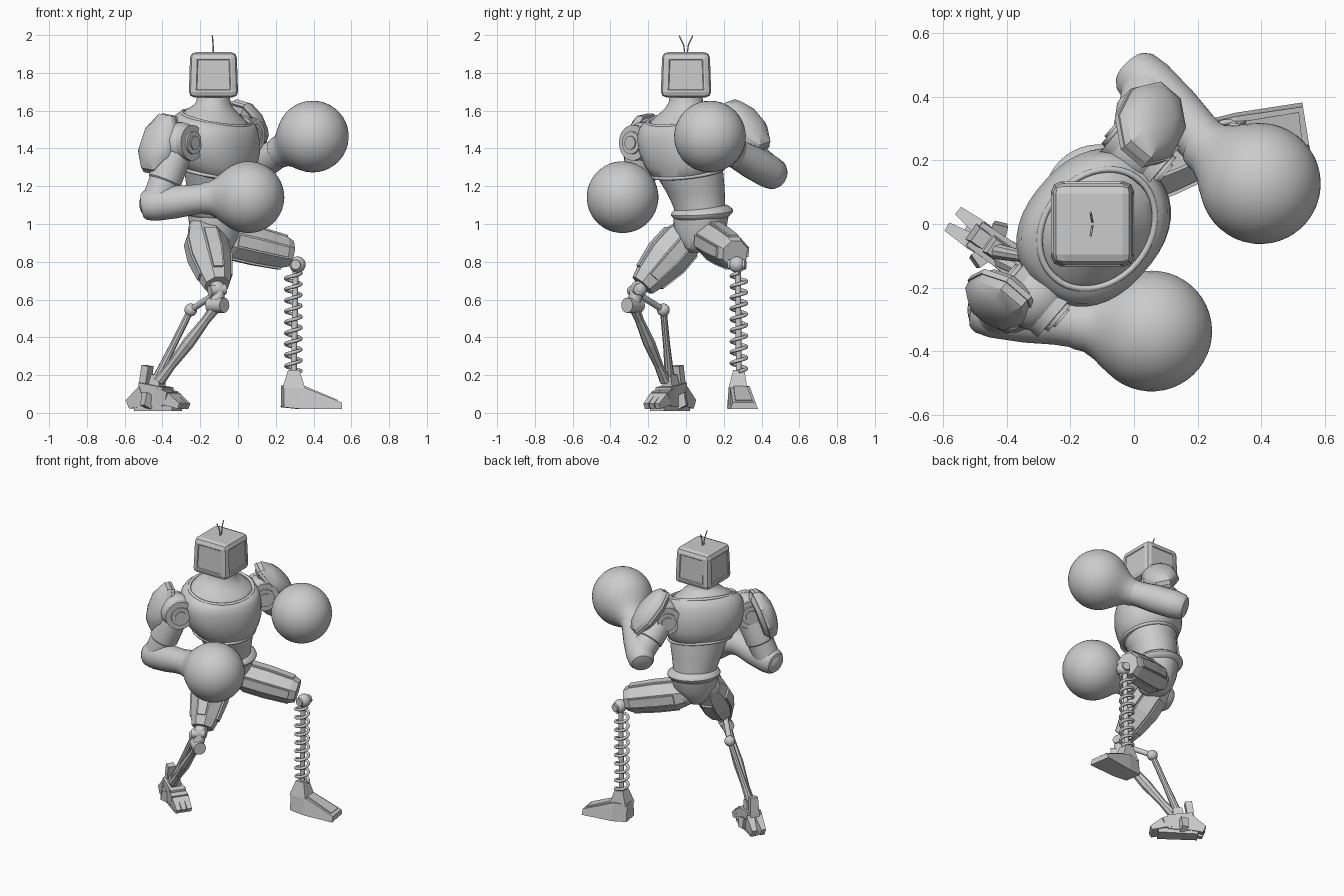
import bpy, bmesh
from math import sin, cos, pi, sqrt, radians, copysign
from mathutils import Vector, Matrix

if "Cube" in bpy.data.objects:
    bpy.data.objects.remove(bpy.data.objects["Cube"])

grey = bpy.data.materials.new("plain grey")
grey.use_nodes = True
GREY = (0.6, 0.6, 0.6, 1)
grey.diffuse_color = GREY
grey.node_tree.nodes["Principled BSDF"].inputs["Base Color"].default_value = GREY

FRONT = Vector((0.76, -0.65, 0))   # way the chest faces
LEFT = Vector((0.65, 0.76, 0))     # way the left shoulder points
UP = Vector((0, 0, 1))


def finish(name, bm, smooth=True):
    bmesh.ops.recalc_face_normals(bm, faces=bm.faces)
    mesh = bpy.data.meshes.new(name)
    bm.to_mesh(mesh)
    bm.free()
    mesh.materials.append(grey)
    ob = bpy.data.objects.new(name, mesh)
    bpy.context.collection.objects.link(ob)
    if smooth:
        bpy.ops.object.select_all(action="DESELECT")
        bpy.context.view_layer.objects.active = ob
        ob.select_set(True)
        bpy.ops.object.shade_smooth_by_angle(angle=radians(35))


def skin(name, loops, smooth):
    """Bridge rows of points into a closed solid."""
    bm = bmesh.new()
    rows = [[bm.verts.new(p) for p in loop] for loop in loops]
    n = len(rows[0])
    for a, b in zip(rows, rows[1:]):
        for i in range(n):
            bm.faces.new((a[i], a[(i + 1) % n], b[(i + 1) % n], b[i]))
    bm.faces.new(rows[0])
    bm.faces.new(rows[-1])
    finish(name, bm, smooth)


def loft(name, rings, n=24, smooth=True, power=1):
    """Skin ovals given as (centre, u axis, v axis); a power below 1 squares them."""
    angles = [2 * pi * (i + .5) / n for i in range(n)]
    oval = [[copysign(abs(f(t)) ** power, f(t)) for f in (cos, sin)] for t in angles]
    skin(name, [[Vector(c) + u * x + v * y for x, y in oval] for c, u, v in rings], smooth)


def limb(name, a, b, profile, n=20, hint=UP, smooth=True):
    """Turned part from a to b; profile holds (fraction, radius)."""
    a, b = Vector(a), Vector(b)
    d = (b - a).normalized()
    u = d.cross(hint).normalized()
    v = u.cross(d)
    loft(name, [(a.lerp(b, t), u * r, v * r) for t, r in profile], n, smooth)


def rod(name, a, b, r, n=12):
    limb(name, a, b, [(0, r), (1, r)], n, hint=Vector((.3, .5, .8)))


def ball(name, c, r, seg=28):
    bm = bmesh.new()
    bmesh.ops.create_uvsphere(bm, u_segments=seg, v_segments=seg // 2, radius=r, matrix=Matrix.Translation(c))
    finish(name, bm)


def wire(name, pts, r, cyclic=False):
    cu = bpy.data.curves.new(name, "CURVE")
    cu.dimensions = "3D"
    cu.bevel_depth = r
    cu.bevel_resolution = 2
    cu.use_fill_caps = True
    sp = cu.splines.new("POLY")
    sp.points.add(len(pts) - 1)
    for p, q in zip(sp.points, pts):
        p.co = (*q, 1)
    sp.use_cyclic_u = cyclic
    cu.materials.append(grey)
    bpy.context.collection.objects.link(bpy.data.objects.new(name, cu))


def block(name, a, b, w0, h0, w1, h1):
    """Tapered box from a to b, with width and height at each end."""
    a, b = Vector(a), Vector(b)
    u = (b - a).cross(UP).normalized()
    v = u.cross(b - a).normalized()
    s = sqrt(2) / 2
    loft(name, [(a, u * w0 * s, v * h0 * s), (b, u * w1 * s, v * h1 * s)], 4, False)


# Head: chamfered box with a shallow panel on each side
bm = bmesh.new()
bmesh.ops.create_cube(bm, size=1)
bmesh.ops.scale(bm, vec=(.262, .268, .24), verts=bm.verts)
for v in bm.verts:
    if v.co.z > 0:
        v.co.x *= .94
        v.co.y *= .94
bmesh.ops.bevel(bm, geom=bm.edges[:], offset=.03, segments=2, profile=.5, affect="EDGES")
panels = [f for f in bm.faces if f.calc_area() > .02 and abs(f.normal.z) < .5]
bmesh.ops.inset_individual(bm, faces=panels, thickness=.012, depth=0)
bmesh.ops.inset_individual(bm, faces=panels, thickness=.006, depth=-.005)
bmesh.ops.translate(bm, vec=(-.13, 0, 1.79), verts=bm.verts)
finish("head", bm, False)

for side in (-1, 1):
    wire("antenna", [(-.13, side * .006, 1.9), (-.132, side * .013, 1.95), (-.136, side * .036, 1.997)], .0035)


# Torso rows: height, centre, half width, half depth, forward tilt
def body(name, rows, power=.88):
    loft(name, [((x, y, z), LEFT * a, (FRONT - UP * k) * b) for z, x, y, a, b, k in rows], 40, power=power)


body("neck", [(1.69, -.13, 0, .085, .085, 0), (1.65, -.13, 0, .088, .088, 0), (1.625, -.13, -.003, .104, .098, .1),
              (1.6, -.125, -.008, .135, .12, .2), (1.575, -.12, -.013, .17, .145, .25),
              (1.55, -.115, -.016, .195, .16, .28), (1.5, -.115, -.016, .2, .165, .28)], .95)
body("chest", [(1.54, -.115, -.016, .18, .145, .28), (1.565, -.115, -.016, .2, .162, .26),
               (1.55, -.12, -.012, .228, .182, .2), (1.52, -.125, -.013, .246, .2, .14),
               (1.46, -.128, -.012, .256, .212, .05), (1.38, -.12, -.005, .248, .21, .05),
               (1.32, -.117, .002, .224, .194, .12), (1.28, -.115, .01, .192, .174, .2),
               (1.26, -.115, .015, .165, .15, .2)])
body("abdomen", [(1.32, -.115, .01, .19, .17, .2), (1.24, -.115, .03, .176, .158, .15),
                 (1.18, -.12, .05, .16, .147, .1), (1.1, -.12, .07, .14, .132, .1), (1.05, -.12, .08, .138, .13, .1)], 1)
body("belt", [(1.06 + h, -.12, .085, .168 - 32 * h * h, .16 - 32 * h * h, .1)
              for h in (-.034, -.025, -.012, 0, .012, .025, .034)], 1)
body("pelvis", [(1.04, -.12, .08, .145, .135, .1), (.98, -.12, .075, .14, .125, 0), (.92, -.115, .07, .1, .112, 0),
                (.87, -.11, .065, .06, .085, 0), (.85, -.11, .06, .035, .05, 0)])


def around(cx, cy, z, a, b, dip):
    turns = [2 * pi * i / 48 for i in range(48)]
    return [Vector((cx, cy, z - dip * sin(t))) + LEFT * a * cos(t) + FRONT * b * sin(t) for t in turns]


wire("collar", around(-.115, -.016, 1.56, .203, .164, .043), .01, True)
wire("rib_edge", around(-.115, .01, 1.275, .196, .174, .035), .01, True)


# Arms
def glove(side, wrist, centre, r=.19):
    c = Vector(centre)
    d = (c - Vector(wrist)).normalized()
    prof = [(-.25, .078), (-.235, .084), (-.205, .088), (-.17, .108), (-.145, .129)]
    prof += [(-r * cos(radians(t)), r * sin(radians(t))) for t in range(52, 180, 8)] + [(r, .003)]
    limb(side + "_glove", c, c + d, prof, 40)


def arm(side, out, shoulder, elbow, wrist, fist, pad, pad_down):
    s, e, w = Vector(shoulder), Vector(elbow), Vector(wrist)
    ball(side + "_shoulder", s, .11)
    for r, h in ((.094, .09), (.06, .104), (.036, .112)):
        rod(side + "_shoulder_disc", s - FRONT * h, s + FRONT * h, r, 28)
    rod(side + "_shoulder_axle", s - out * .14, s, .088, 24)
    limb(side + "_upper_arm", s, e, [(0, .08), (.3, .09), (.62, .09), (.64, .083), (1, .082)])
    ball(side + "_elbow", e, .088)
    limb(side + "_forearm", e, w, [(-.3, .035), (-.27, .065), (-.2, .08), (0, .089), (.4, .088), (.75, .08), (1.1, .079)])
    glove(side, wrist, fist)
    # Domed eight-sided shoulder plate with a raised rim
    down = Vector(pad_down).normalized()
    across = down.cross(out).normalized()
    face = across.cross(down)
    p = Vector(pad)
    shape = [(-.055, .1), (-.02, .128), (.015, .122), (.045, .09), (.062, .045)]
    loft(side + "_shoulder_plate", [(p + face * h, down * r * 1.36, across * r * .9) for h, r in shape], 8)
    loft(side + "_plate_rim", [(p + face * h, down * .178, across * .119) for h in (-.03, -.012)], 8, False)


arm("right", -LEFT, (-.31, -.225, 1.43), (-.435, -.27, 1.105), (-.18, -.31, 1.135), (.055, -.336, 1.142),
    (-.425, -.245, 1.43), (-.1, -.05, -.3))
arm("left", LEFT, (.015, .23, 1.47), (.045, .435, 1.28), (.24, .235, 1.39), (.396, .127, 1.463),
    (.06, .32, 1.53), (.1, .2, -.24))


# Thighs: faceted tapered shells with raised panels
def thigh(side, hip, knee, profile):
    h, k = Vector(hip), Vector(knee)
    limb(side + "_thigh", h, k, profile, 8, smooth=False)
    d = (k - h).normalized()
    u = d.cross(UP).normalized()
    v = u.cross(d)
    for n, t in ((u, v), (-u, v), (v, u), (-v, u)):
        rings = [(h.lerp(k, f) + n * r * .93, t * r * .42, n * .014)
                 for f, r in profile if .1 < f < .95]
        loft(side + "_thigh_panel", rings, 4, False)
    ball(side + "_hip", h, profile[0][1] * .95, 16)


thigh("left", (-.08, .12, .925), (.272, .26, .842),
      [(0, .085), (.14, .1), (.5, .1), (.9, .09), (1, .074)])
thigh("right", (-.185, .025, .965), (-.11, -.23, .675),
      [(0, .085), (.2, .112), (.5, .115), (.85, .088), (1, .07)])

# Left shin: coil spring on a rod
ball("left_knee", (.315, .27, .785), .043)
rod("left_knee_pin", (.305, .225, .785), (.325, .315, .785), .026, 16)
rod("spring_rod", (.305, .275, .78), (.295, .28, .18), .016)
turns, steps = 9, 20
coil = [(.293 + .04 * cos(2 * pi * i / steps), .28 + .04 * sin(2 * pi * i / steps),
         .22 + .52 * i / (turns * steps)) for i in range(turns * steps + 1)]
wire("spring", coil, .0095)

# Left foot: socket and wedge shoe
block("spring_socket", (.295, .275, .13), (.295, .28, .225), .12, .1, .06, .06)
side = Vector((-.16, .99, 0))
stations = [((.235, .272, 0), .055, .03, .145), ((.33, .285, 0), .065, .02, .14), ((.54, .308, 0), .074, .02, .055)]
skin("left_foot", [[Vector(p) + side * w * x + UP * z for x, z in ((-1, lo), (1, lo), (.82, hi), (-.82, hi))]
                   for p, w, lo, hi in stations], False)
block("left_foot_ridge", (.33, .285, .14), (.52, .306, .062), .07, .02, .09, .015)

# Right shin: paired struts below a double knee
knee, rear, ankle = Vector((-.11, -.28, .57)), Vector((-.25, -.12, .545)), Vector((-.415, -.11, .17))
ball("right_knee", (-.11, -.25, .655), .045)
rod("right_knee_pin", (-.15, -.285, .645), (-.07, -.25, .655), .03, 16)
rod("right_knee_link", (-.105, -.255, .66), knee, .036)
rod("right_knee_hub", knee + FRONT * .05, knee - FRONT * .05, .04, 16)
rod("right_link", (-.12, -.255, .63), rear, .017)
ball("right_rear_joint", rear, .034)
limb("front_strut", knee, ankle, [(0, .03), (.2, .024), (.5, .033), (.8, .024), (1, .03)], 8, smooth=False)
limb("rear_strut", rear, (-.435, -.085, .17), [(0, .018), (.5, .019), (1, .026)], 10)

# Right foot: segmented claw, laid out as (forward, sideways, height)
def foot(f, s, z):
    return Vector((-.43, -.08, z)) + Vector((.82, -.57, 0)) * f + Vector((.57, .82, 0)) * s


block("right_foot_body", foot(-.09, 0, .095), foot(.07, 0, .085), .09, .13, .1, .1)
block("right_ankle", foot(-.01, 0, .08), foot(.01, 0, .2), .08, .08, .05, .06)
for s in (-.036, 0, .036):
    block("toe_base", foot(.0, s * .8, .1), foot(.095, s, .075), .036, .08, .038, .075)
    block("toe_tip", foot(.095, s, .075), foot(.175, s, .035), .038, .07, .03, .03)
for s in (-.03, .03):
    block("heel_claw", foot(-.06, s * .8, .09), foot(-.16, s, .045), .05, .11, .03, .05)
    block("side_claw", foot(-.02, s, .09), foot(-.03, s * 1.9, .03), .05, .09, .04, .05)
block("sole", foot(-.12, 0, .025), foot(.13, 0, .025), .08, .03, .09, .03)
block("heel_spur", foot(-.08, 0, .12), foot(-.06, 0, .25), .06, .04, .05, .045)
